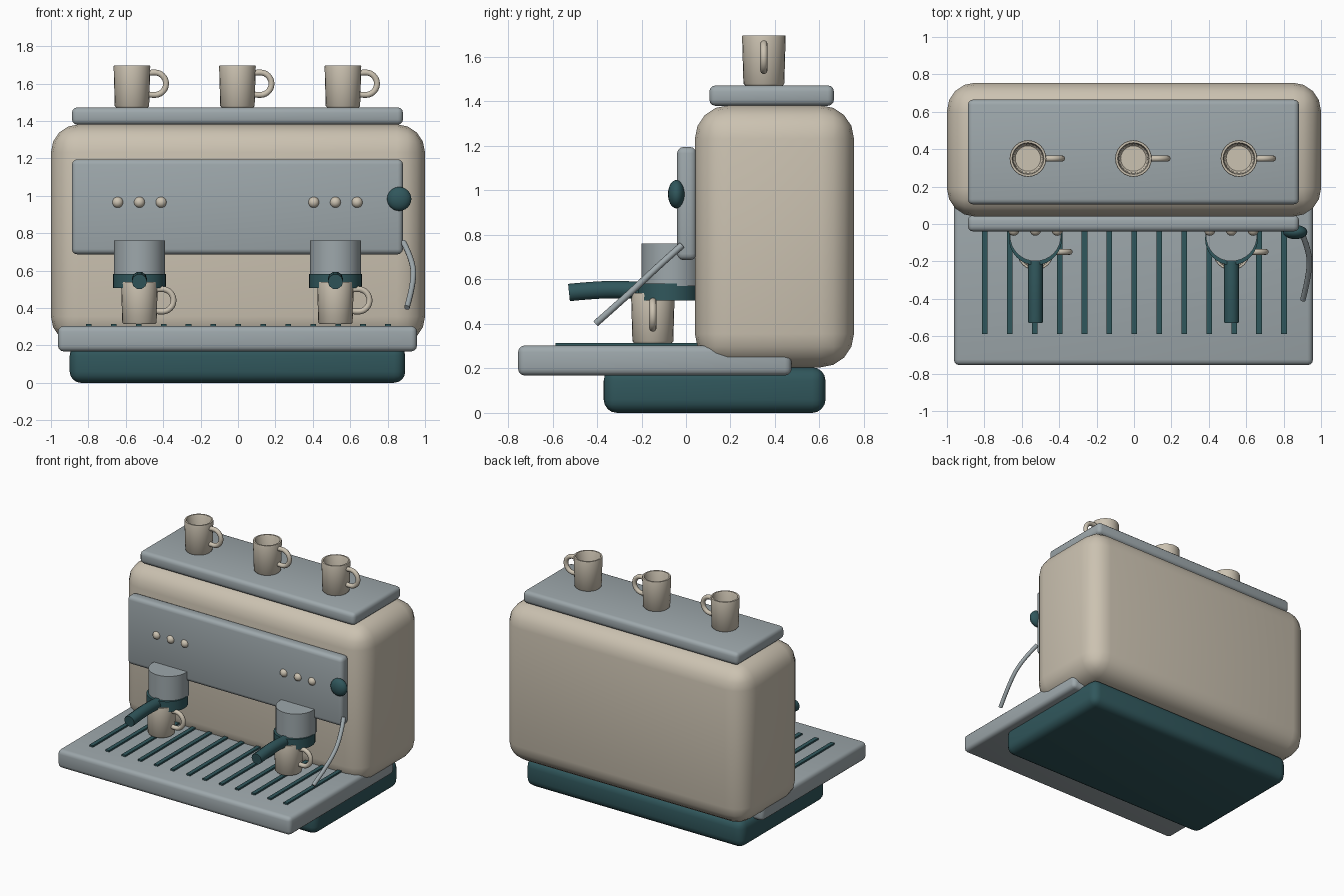
import bpy, bmesh, math
from mathutils import Vector

if "Cube" in bpy.data.objects:
    bpy.data.objects.remove(bpy.data.objects["Cube"])


def material(name, rgb):
    m = bpy.data.materials.new(name)
    m.diffuse_color = (*rgb, 1)
    m.use_nodes = True
    m.node_tree.nodes["Principled BSDF"].inputs["Base Color"].default_value = m.diffuse_color
    return m


CREAM = material("cream", (0.60, 0.54, 0.44))
STEEL = material("steel", (0.34, 0.39, 0.41))
TEAL = material("dark_teal", (0.03, 0.095, 0.107))
CX = -0.003


def finish(name, bm, mat, smooth=True):
    bmesh.ops.recalc_face_normals(bm, faces=bm.faces[:])
    me = bpy.data.meshes.new(name)
    bm.to_mesh(me)
    bm.free()
    ob = bpy.data.objects.new(name, me)
    bpy.context.collection.objects.link(ob)
    me.materials.append(mat)
    if smooth:
        bpy.ops.object.select_all(action='DESELECT')
        ob.select_set(True)
        bpy.context.view_layer.objects.active = ob
        bpy.ops.object.shade_smooth_by_angle(angle=math.radians(40))
    return ob


def box(name, lo, hi, mat, bevel=0.0, segments=3):
    bm = bmesh.new()
    bmesh.ops.create_cube(bm, size=1)
    for v in bm.verts:
        v.co = Vector([(a + b) / 2 + c * (b - a) for a, b, c in zip(lo, hi, v.co)])
    if bevel:
        bmesh.ops.bevel(bm, geom=bm.edges[:], offset=bevel, segments=segments,
                        profile=0.5, affect='EDGES')
    return finish(name, bm, mat, bevel > 0)


def lathe(name, profile, centre, mat, sides=24):
    """Revolve (radius, height) points about a vertical axis; zero radius closes an end."""
    bm = bmesh.new()
    rings = []
    for r, z in profile:
        n = sides if r > 0 else 1
        rings.append([bm.verts.new(Vector(centre) + Vector(
            (r * math.cos(math.tau * i / sides), r * math.sin(math.tau * i / sides), z)))
            for i in range(n)])
    for a, b in zip(rings, rings[1:]):
        for i in range(sides):
            j = (i + 1) % sides
            quad = [a[i % len(a)], a[j % len(a)], b[j % len(b)], b[i % len(b)]]
            bm.faces.new(list(dict.fromkeys(quad)))
    return finish(name, bm, mat)


def ellipsoid(name, centre, radii, mat, u=20, v=12):
    bm = bmesh.new()
    bmesh.ops.create_uvsphere(bm, u_segments=u, v_segments=v, radius=1)
    for vert in bm.verts:
        vert.co = Vector([c + r * p for c, r, p in zip(centre, radii, vert.co)])
    return finish(name, bm, mat)


def tube(name, points, radius, mat, order=3):
    cu = bpy.data.curves.new(name, 'CURVE')
    cu.dimensions = '3D'
    cu.bevel_depth = radius
    cu.bevel_resolution = 3
    cu.use_fill_caps = True
    cu.resolution_u = 8
    sp = cu.splines.new('NURBS')
    sp.points.add(len(points) - 1)
    for p, co in zip(sp.points, points):
        p.co = (*co, 1)
    sp.order_u = order
    sp.use_endpoint_u = True
    tmp = bpy.data.objects.new(name + "_path", cu)
    bpy.context.collection.objects.link(tmp)
    bm = bmesh.new()
    bm.from_mesh(tmp.to_mesh())
    bpy.data.objects.remove(tmp)
    bmesh.ops.remove_doubles(bm, verts=bm.verts[:], dist=1e-5)
    return finish(name, bm, mat)


def cup(name, x, y, z):
    # hollow cup with a rounded foot and lip
    lathe(name, [(0, 0), (0.085, 0), (0.092, 0.008), (0.098, 0.218), (0.096, 0.225),
                 (0.085, 0.225), (0.081, 0.218), (0.077, 0.03), (0.068, 0.02), (0, 0.02)],
          (x, y, z), CREAM)
    # half-ring handle
    arc = [(0.09, 0.058)] + [(0.122 + 0.061 * math.cos(a), 0.061 * math.sin(a)) for a in
                             [math.pi * (0.5 - i / 8) for i in range(9)]] + [(0.09, -0.058)]
    tube(name + "_handle", [(x + u, y, z + 0.127 + w) for u, w in arc], 0.0165, CREAM)


# Housing and plates
box("base", (CX - 0.897, -0.37, 0), (CX + 0.897, 0.627, 0.205), TEAL, 0.06, 4)
box("body", (-1, 0.04, 0.205), (1, 0.755, 1.382), CREAM, 0.15, 4)
box("drip_tray", (CX - 0.96, -0.755, 0.168), (CX + 0.96, 0.475, 0.303), STEEL, 0.03)
box("cup_shelf", (CX - 0.885, 0.105, 1.38), (CX + 0.885, 0.665, 1.472), STEEL, 0.028)
box("control_panel", (CX - 0.885, -0.04, 0.687), (CX + 0.885, 0.047, 1.195), STEEL, 0.028)

# Tray slats
for i in range(13):
    x = (i - 6) * 0.1333 + 0.002
    box(f"slat_{i + 1}", (x - 0.015, -0.587, 0.298), (x + 0.015, 0.06, 0.315), TEAL)

# Cups on the shelf
for i in range(3):
    cup(f"shelf_cup_{i + 1}", CX + (i - 1) * 0.564, 0.35, 1.472)

# Brewing stations
for side, label in ((-1, "left"), (1, "right")):
    x = CX + side * 0.524
    lathe(label + "_group_head", [(0, 0.57), (0.137, 0.57), (0.137, 0.762), (0, 0.762)],
          (x, -0.062, 0), STEEL, 32)
    lathe(label + "_filter_ring", [(0, 0.506), (0.141, 0.506), (0.141, 0.582), (0, 0.582)],
          (x, -0.079, 0), TEAL, 32)
    tube(label + "_filter_handle", [(x, -0.526, 0.541), (x, -0.38, 0.556),
                                    (x, -0.22, 0.552), (x, -0.08, 0.544)], 0.041, TEAL)
    cup(label + "_brew_cup", x, -0.149, 0.314)
    for k in (-1, 0, 1):
        ellipsoid(f"{label}_button_{k + 2}", (x + k * 0.116, -0.033, 0.965),
                  (0.03, 0.03, 0.03), CREAM, 16, 10)

# Steam knob and wand
ellipsoid("steam_knob", (0.862, -0.043, 0.983), (0.065, 0.038, 0.064), TEAL)
tube("steam_wand", [(0.884, -0.02, 0.752), (0.935, -0.13, 0.655), (0.94, -0.26, 0.53),
                    (0.903, -0.405, 0.402)], 0.015, STEEL)
